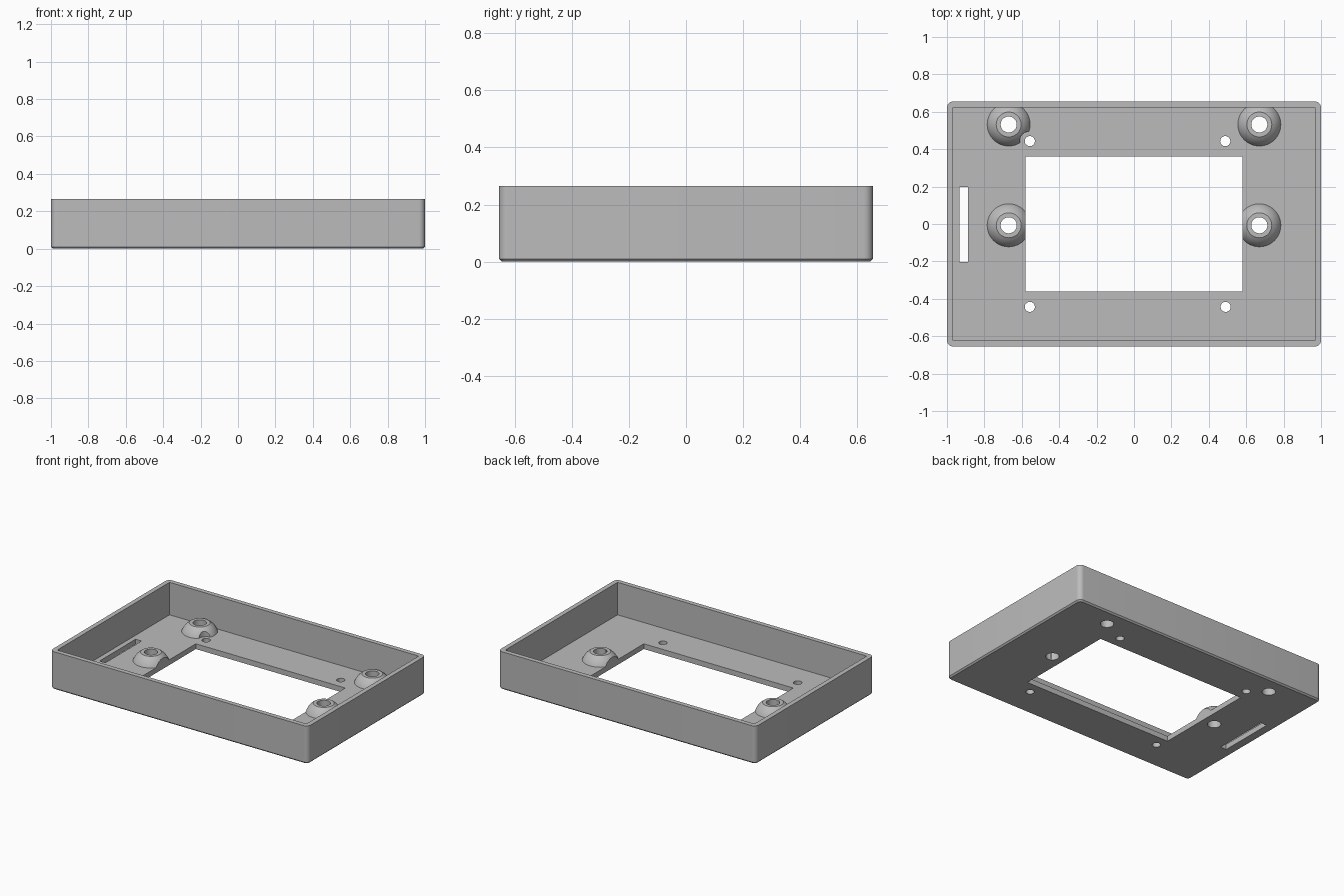
import bpy, bmesh, math
from mathutils import Matrix, Vector

if "Cube" in bpy.data.objects:
    bpy.data.objects.remove(bpy.data.objects["Cube"], do_unlink=True)

LENGTH, WIDTH, HEIGHT = 2.0, 1.31, 0.265
WALL, FLOOR, CHAMFER = 0.033, 0.037, 0.01
BOSS_TOP = 0.096

grey = bpy.data.materials.new("plain grey")
grey.use_nodes = True
grey.diffuse_color = (0.5, 0.5, 0.5, 1)
grey.node_tree.nodes["Principled BSDF"].inputs["Base Color"].default_value = (0.5, 0.5, 0.5, 1)


def finish(bm, name):
    bmesh.ops.recalc_face_normals(bm, faces=bm.faces)
    mesh = bpy.data.meshes.new(name)
    bm.to_mesh(mesh)
    bm.free()
    mesh.materials.append(grey)
    obj = bpy.data.objects.new(name, mesh)
    bpy.context.collection.objects.link(obj)
    return obj


def box_mesh(x0, x1, y0, y1, z0, z1):
    bm = bmesh.new()
    bmesh.ops.create_cube(bm, size=1)
    for v in bm.verts:
        v.co = Vector((x1 if v.co.x > 0 else x0,
                       y1 if v.co.y > 0 else y0,
                       z1 if v.co.z > 0 else z0))
    return bm


def box(name, *bounds):
    return finish(box_mesh(*bounds), name)


def cylinder(name, x, y, r, z0, z1):
    bm = bmesh.new()
    bmesh.ops.create_cone(bm, cap_ends=True, segments=32, radius1=r, radius2=r, depth=z1 - z0,
                          matrix=Matrix.Translation((x, y, (z0 + z1) / 2)))
    return finish(bm, name)


def combine(target, other, operation):
    """Apply a boolean and discard the helper."""
    mod = target.modifiers.new("boolean", "BOOLEAN")
    mod.operation, mod.object, mod.solver = operation, other, "EXACT"
    bpy.ops.object.select_all(action="DESELECT")
    bpy.context.view_layer.objects.active = target
    target.select_set(True)
    bpy.ops.object.modifier_apply(modifier=mod.name)
    bpy.data.objects.remove(other, do_unlink=True)


def make_boss(x, y):
    """Low domed boss with a flat top, its foot sunk in the floor."""
    profile = [(0, 0.015), (0.115, 0.015)]
    drop, radius = 0.045, 0.1235
    for i in range(7):
        z = (BOSS_TOP - FLOOR) * i / 6
        profile.append((math.sqrt(radius ** 2 - (z + drop) ** 2), FLOOR + z))
    profile.append((0, BOSS_TOP))
    bm = bmesh.new()
    verts = [bm.verts.new((x + r, y, z)) for r, z in profile]
    edges = [bm.edges.new(pair) for pair in zip(verts, verts[1:])]
    bmesh.ops.spin(bm, geom=verts + edges, cent=(x, y, 0), axis=(0, 0, 1),
                   angle=math.tau, steps=48, use_merge=True)
    bmesh.ops.remove_doubles(bm, verts=bm.verts, dist=1e-5)
    return finish(bm, "boss")


# Outer body: rounded upright corners and a chamfered bottom rim
bm = box_mesh(-LENGTH / 2, LENGTH / 2, -WIDTH / 2, WIDTH / 2, 0, HEIGHT)
upright = [e for e in bm.edges if abs(e.verts[0].co.z - e.verts[1].co.z) > 0.1]
bmesh.ops.bevel(bm, geom=upright, offset=WALL, segments=8, profile=0.5, affect="EDGES")
rim = [e for e in bm.edges if all(v.co.z < 0.001 for v in e.verts)]
bmesh.ops.bevel(bm, geom=rim, offset=CHAMFER, segments=1, affect="EDGES")
case = finish(bm, "open_case")

# Square-cornered cavity
ix, iy = LENGTH / 2 - WALL, WIDTH / 2 - WALL
combine(case, box("cavity", -ix, ix, -iy, iy, FLOOR, 1), "DIFFERENCE")

# Bosses, the back right one notched around the nearby screw hole
screw_holes = [(-0.557, 0.443), (0.488, 0.443), (-0.557, -0.443), (0.49, -0.443)]
bosses = [(sx * 0.67, y) for sx in (-1, 1) for y in (0.532, -0.007)]
for x, y in bosses:
    boss = make_boss(x, y)
    if x < 0 and y > 0.1:
        hx, hy = screw_holes[0]
        combine(boss, cylinder("notch", hx, hy, 0.053, FLOOR, 0.2), "DIFFERENCE")
    combine(case, boss, "UNION")

# Openings through the floor
for x, y in bosses:
    combine(case, cylinder("boss_hole", x, y, 0.043, -0.1, 0.2), "DIFFERENCE")
for x, y in screw_holes:
    combine(case, cylinder("screw_hole", x, y, 0.027, -0.1, 0.2), "DIFFERENCE")
combine(case, box("window", -0.58, 0.58, -0.361, 0.361, -0.1, 0.2), "DIFFERENCE")
combine(case, box("slot", -0.933, -0.887, -0.202, 0.198, -0.1, 0.2), "DIFFERENCE")

bpy.ops.object.select_all(action="DESELECT")
case.select_set(True)
bpy.context.view_layer.objects.active = case
bpy.ops.object.shade_smooth_by_angle(angle=math.radians(30))
